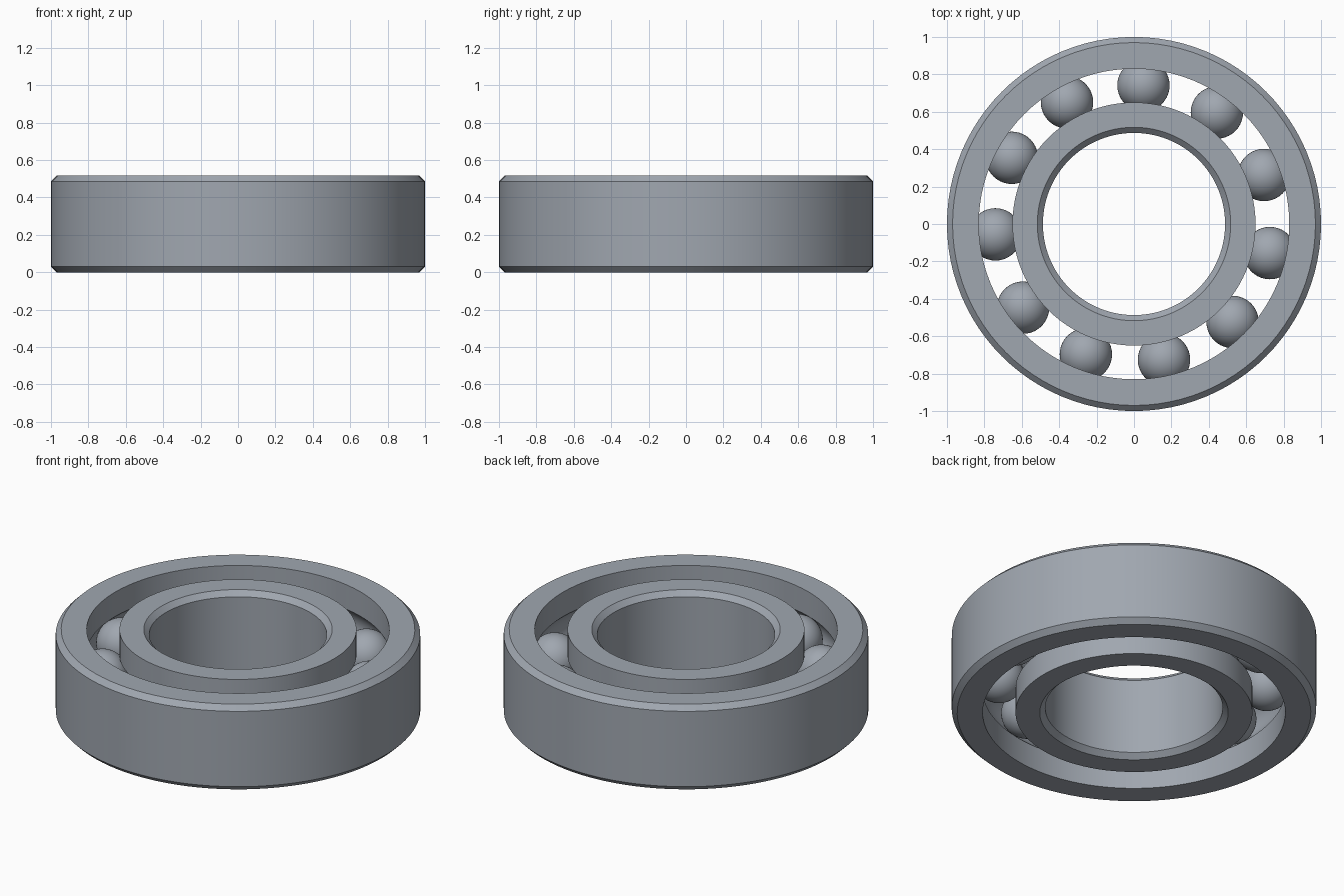
import bpy, bmesh
from math import cos, sin, pi, radians, sqrt, acos

cube = bpy.data.objects.get("Cube")
if cube:
    bpy.data.objects.remove(cube, do_unlink=True)

HEIGHT, MID = 0.516, 0.258
PITCH, BALL, BALLS = 0.743, 0.14, 11
CHAMFER = 0.03
STEPS = 96

steel = bpy.data.materials.new("brushed_steel")
colour = (0.352, 0.386, 0.434, 1)
steel.use_nodes = True
steel.diffuse_color = colour
steel.node_tree.nodes["Principled BSDF"].inputs["Base Color"].default_value = colour


def finish(name, bm, angle):
    """Turn a bmesh into a smooth-shaded steel object."""
    bmesh.ops.recalc_face_normals(bm, faces=bm.faces)
    mesh = bpy.data.meshes.new(name)
    bm.to_mesh(mesh)
    bm.free()
    mesh.materials.append(steel)
    obj = bpy.data.objects.new(name, mesh)
    bpy.context.collection.objects.link(obj)
    bpy.ops.object.select_all(action='DESELECT')
    obj.select_set(True)
    bpy.context.view_layer.objects.active = obj
    bpy.ops.object.shade_smooth_by_angle(angle=radians(angle))
    return obj


def race_ring(name, plain, grooved):
    """Lathe a ring: chamfered plain wall, ball groove in the other wall."""
    side = 1 if grooved > plain else -1      # direction from plain to grooved wall
    profile = [(plain + side * CHAMFER, 0), (plain, CHAMFER),
               (plain, HEIGHT - CHAMFER), (plain + side * CHAMFER, HEIGHT),
               (grooved, HEIGHT)]
    # Groove arc follows the ball, cut into the wall
    half = acos(abs(PITCH - grooved) / BALL)
    for i in range(17):
        a = half * (1 - i / 8)
        profile.append((PITCH - side * BALL * cos(a), MID + BALL * sin(a)))
    profile.append((grooved, 0))

    bm = bmesh.new()
    loops = []
    for k in range(STEPS):
        t = 2 * pi * k / STEPS
        loops.append([bm.verts.new((r * cos(t), r * sin(t), z)) for r, z in profile])
    n = len(profile)
    for k in range(STEPS):
        a, b = loops[k], loops[(k + 1) % STEPS]
        for i in range(n):
            j = (i + 1) % n
            bm.faces.new((a[i], b[i], b[j], a[j]))
    return finish(name, bm, 25)


# Outer and inner rings
race_ring("outer_ring", 1.0, 0.83)
race_ring("inner_ring", 0.487, 0.65)

# Balls, evenly spaced around the raceway
for k in range(BALLS):
    t = radians(86.1) + 2 * pi * k / BALLS
    bm = bmesh.new()
    bmesh.ops.create_uvsphere(bm, u_segments=40, v_segments=24, radius=BALL)
    ball = finish(f"ball_{k + 1}", bm, 40)
    ball.location = (PITCH * cos(t), PITCH * sin(t), MID)
